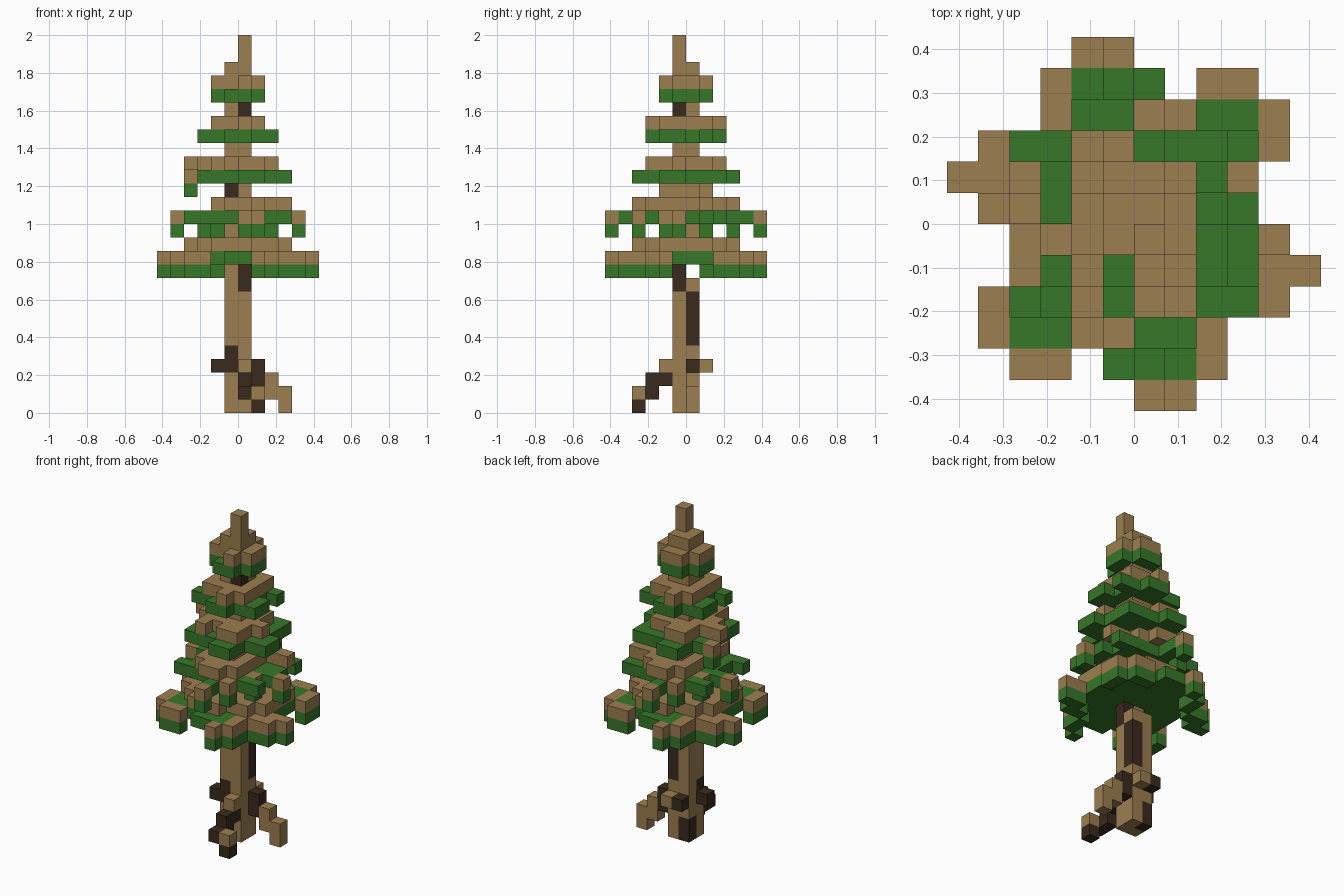
import bpy, bmesh
from mathutils import Vector

U = 2 / 28  # edge of one block

cube = bpy.data.objects.get("Cube")
if cube:
    bpy.data.objects.remove(cube)


def material(name, rgb):
    m = bpy.data.materials.new(name)
    m.use_nodes = True
    m.diffuse_color = (*rgb, 1)
    m.node_tree.nodes["Principled BSDF"].inputs["Base Color"].default_value = (*rgb, 1)
    return m


MATS = [material("bark brown", (0.335, 0.21, 0.08)),
        material("dark bark", (0.041, 0.023, 0.013)),
        material("needle green", (0.038, 0.185, 0.022))]
BROWN, DARK, GREEN = range(3)
blocks = {}  # (x, y, z) -> (part, colour)


def put(part, colour, cells, *levels):
    for x, y in cells:
        for z in levels:
            blocks[x, y, z] = (part, colour)


def turned(cells):
    """Cells plus their half-turn copies around the trunk."""
    return list(cells) + [(-1 - x, -1 - y) for x, y in cells]


def plate(*spans):
    """Half-turn symmetric layer; one x span per row, from the middle back."""
    return turned([(x, y) for y, (a, b) in enumerate(spans) for x in range(a, b + 1)])


def tier(part, z, leaves, tips, cap):
    put(part, GREEN, leaves, z)
    put(part, BROWN, tips, z)
    put(part, GREEN, tips, z - 1)
    put(part, BROWN, cap, z + 1)


# Trunk with dark bark patches and the bare tip
core = [(x, y) for x in (-1, 0) for y in (-1, 0)]
put("trunk", BROWN, core, *range(10), *range(11, 26))
put("trunk", BROWN, [(-1, -1)], 10)
put("trunk", BROWN, [(0, -1)], 26, 27)
put("trunk", DARK, [(0, -1)], 9, 10, 22)
put("trunk", DARK, [(0, 0)], 5, 6, 7, 8)
put("trunk", DARK, [(-1, -1)], 3, 4, 16)
put("trunk", DARK, [(-1, 0)], 0, 1)

# Roots stepping down from the trunk
put("front_root", BROWN, [(0, -2)], 3)
put("front_root", DARK, [(0, -2)], 2)
put("front_root", DARK, [(0, -3)], 1, 2)
put("front_root", DARK, [(0, -4)], 1)
put("front_root", DARK, [(1, -4)], 0)
put("front_root", BROWN, [(1, -4)], 1)
put("left_root", DARK, [(1, 0)], 2, 3)
put("left_root", BROWN, [(2, 0)], 1, 2)
put("left_root", BROWN, [(3, 0)], 0, 1)
put("right_root", DARK, [(-2, -1)], 3)
put("back_root", BROWN, [(0, 1)], 3)
put("back_root", DARK, [(-1, 1)], 3)

# Lowest branches
tier("branches_lowest", 11,
     plate((-4, 3), (-4, 3), (-4, 3), (-3, 3), (-2, 0)),
     turned([(-6, 1), (-5, 1), (-5, 2), (-4, 2), (4, 2), (4, 3), (3, 4), (2, 4),
             (-3, 4), (-3, 3), (-2, 5)]),
     plate((-4, 3), (-4, 3), (-3, 2), (-1, 1)))

# Lower branches
tier("branches_lower", 14,
     plate((-4, 2), (-3, 2), (-4, 3), (-2, -1), (-1, -1)) + [(3, 0)],
     turned([(-1, 5), (-5, 0), (-2, 3), (-3, 1)]),
     plate((-2, 1), (-2, 1), (-2, 1), (-1, 0)) + [(2, 1), (3, 1)])

# Middle branches, with one drooping tip on the right
tier("branches_middle", 17,
     plate((-3, 2), (-3, 2), (-2, 2), (-2, -1)) + [(3, -1), (3, -2)],
     [(-4, 1)],
     plate((-3, 1), (-2, 1), (-2, -1)) + [(-4, 0), (-3, -1), (-2, -3)])
put("branches_middle", BROWN, [(-1, 1), (0, -2)], 16)

# Upper and top branches
tier("branches_upper", 20, plate((-3, 1), (-3, 2), (-1, 0)), [],
     plate((-2, 1), (-2, 1), (-1, -1)))
tier("branches_top", 23, plate((-2, 1), (-1, 0)), [],
     plate((-2, 1), (-1, -1)) + [(0, 1)])

AXES = [Vector(v) for v in ((1, 0, 0), (0, 1, 0), (0, 0, 1))]


def build(part):
    """Outer faces of one part's blocks."""
    bm = bmesh.new()
    for cell, (owner, colour) in blocks.items():
        if owner != part:
            continue
        mid = Vector(cell) + Vector((0.5, 0.5, 0.5))
        for n in range(3):
            for s in (1, -1):
                d = AXES[n] * s
                if tuple(int(c) for c in Vector(cell) + d) in blocks:
                    continue
                a, b = AXES[(n + 1) % 3] / 2, AXES[(n + 2) % 3] / 2 * s
                corners = (-a - b, a - b, a + b, b - a)
                face = bm.faces.new([bm.verts.new((mid + d / 2 + c) * U) for c in corners])
                face.material_index = colour
    bmesh.ops.remove_doubles(bm, verts=bm.verts, dist=0.001)
    mesh = bpy.data.meshes.new(part)
    bm.to_mesh(mesh)
    bm.free()
    for m in MATS:
        mesh.materials.append(m)
    bpy.context.collection.objects.link(bpy.data.objects.new(part, mesh))


for part in dict.fromkeys(owner for owner, _ in blocks.values()):
    build(part)
